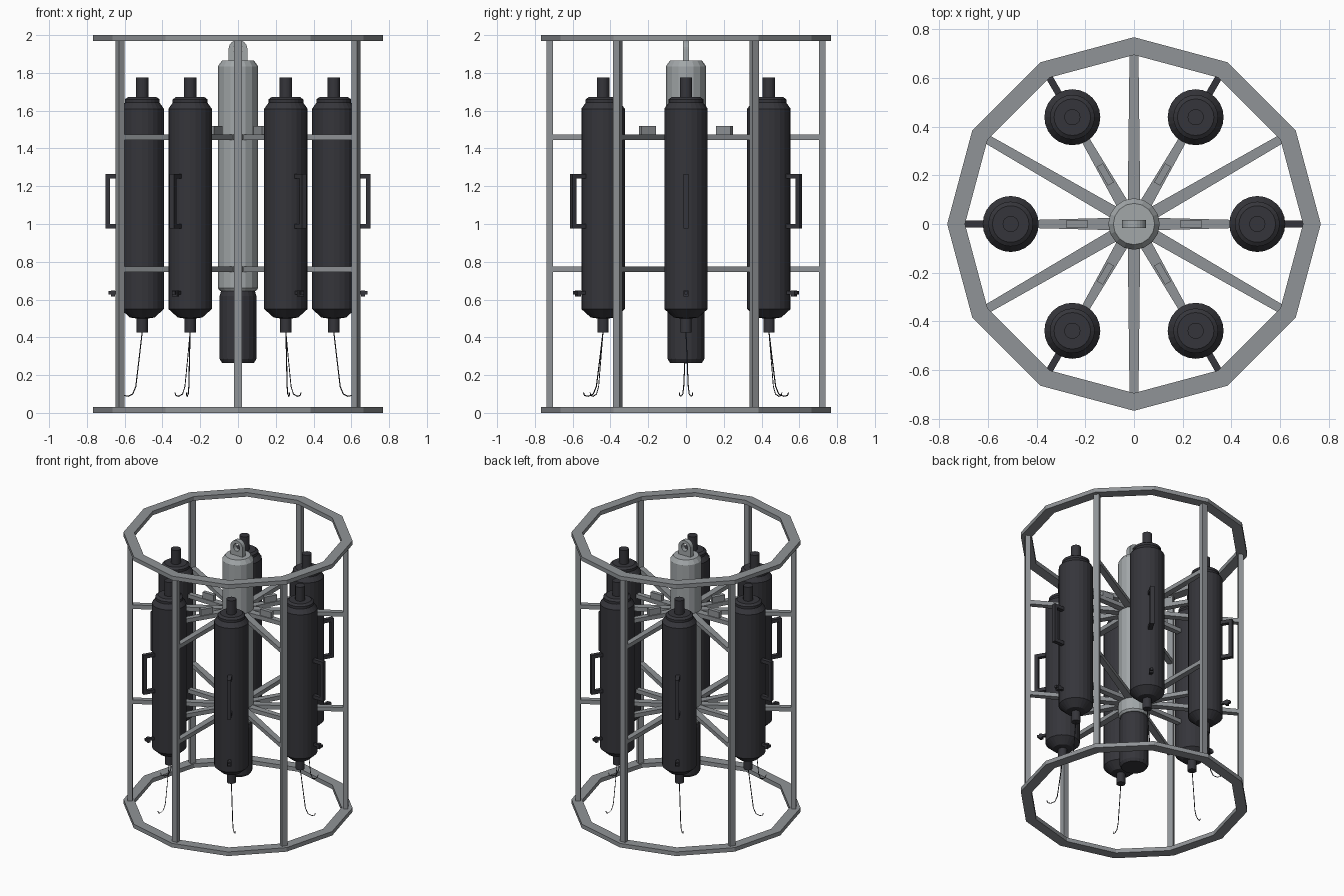
import bpy, bmesh
from math import sin, cos, pi, radians
from mathutils import Matrix, Vector

old = bpy.data.objects.get("Cube")
if old:
    bpy.data.objects.remove(old)


def material(name, colour):
    m = bpy.data.materials.new(name)
    m.use_nodes = True
    m.diffuse_color = (*colour, 1)
    m.node_tree.nodes["Principled BSDF"].inputs["Base Color"].default_value = (*colour, 1)
    return m


steel = material("frame grey", (0.28, 0.295, 0.31))
pale = material("light grey", (0.36, 0.385, 0.395))
dark = material("charcoal", (0.036, 0.036, 0.043))


def finish(name, bm, mat, angle=0):
    """Turn a bmesh into an object, rotated about the centre axis."""
    bmesh.ops.recalc_face_normals(bm, faces=bm.faces)
    bm.transform(Matrix.Rotation(radians(angle), 4, "Z"))
    mesh = bpy.data.meshes.new(name)
    bm.to_mesh(mesh)
    bm.free()
    mesh.materials.append(mat)
    ob = bpy.data.objects.new(name, mesh)
    bpy.context.collection.objects.link(ob)
    return ob


def lathe(bm, profile, sides, x=0):
    """Revolve (radius, z) points into a closed solid standing at x."""
    rings = [[bm.verts.new((x + r * cos(2 * pi * i / sides), r * sin(2 * pi * i / sides), z))
              for i in range(sides)] for r, z in profile]
    for a, b in zip(rings, rings[1:]):
        for i in range(sides):
            j = (i + 1) % sides
            bm.faces.new((a[i], a[j], b[j], b[i]))
    bm.faces.new(rings[0])
    bm.faces.new(rings[-1])


def box(bm, x, y, z, taper=1):
    """Box from (min, max) ranges; taper scales the width at the far x end."""
    made = bmesh.ops.create_cube(bm, size=1)["verts"]
    for v in made:
        far = v.co.x > 0
        v.co = Vector([lo + (c + 0.5) * (hi - lo) for c, (lo, hi) in zip(v.co, (x, y, z))])
        if far:
            v.co.y *= taper


def loop_solid(bm, outer, inner, offset):
    """Solid frame between two matching outlines, extruded by offset."""
    sets = [[bm.verts.new(p + d) for p in line]
            for d in (Vector(), offset) for line in (outer, inner)]
    n = len(outer)
    for a, b in ((0, 1), (1, 3), (3, 2), (2, 0)):
        for i in range(n):
            j = (i + 1) % n
            bm.faces.new((sets[a][i], sets[a][j], sets[b][j], sets[b][i]))


# Twelve-sided hoops at the bottom and top
for name, z in (("bottom_hoop", 0), ("top_hoop", 1.97)):
    bm = bmesh.new()
    outer, inner = [[Vector((r * cos(k * pi / 6), r * sin(k * pi / 6), z)) for k in range(12)]
                    for r in (0.768, 0.695)]
    loop_solid(bm, outer, inner, Vector((0, 0, 0.03)))
    finish(name, bm, steel)

# Central instrument: pale housing above a dark sensor
bm = bmesh.new()
lathe(bm, [(0.095, 0.645), (0.106, 0.66), (0.106, 1.835), (0.085, 1.865)], 16)
finish("central_housing", bm, pale)
bm = bmesh.new()
lathe(bm, [(0.085, 0.265), (0.097, 0.285), (0.097, 0.62), (0.088, 0.65)], 20)
finish("central_sensor", bm, dark)

# Lifting eye: square foot, round top, round hole
bm = bmesh.new()
outer, inner = [], []
for i in range(24):
    c, s = cos(2 * pi * i / 24), sin(2 * pi * i / 24)
    k = 0.05 if s >= 0 else 0.05 / max(abs(c), abs(s))
    outer.append(Vector((k * c, -0.017, 1.925 + k * s * (1 if s >= 0 else 1.4))))
    inner.append(Vector((0.025 * c, -0.017, 1.925 + 0.028 * s)))
loop_solid(bm, outer, inner, Vector((0, 0.034, 0)))
finish("lifting_eye", bm, pale)

levels = {"lower": 0.76, "upper": 1.46}

# Posts with long spokes between the bottles
for k in range(6):
    angle = 30 + 60 * k
    bm = bmesh.new()
    box(bm, (0.705, 0.738), (-0.02, 0.02), (0.02, 1.98))
    finish("post", bm, steel, angle)
    for level, z in levels.items():
        bm = bmesh.new()
        box(bm, (0.06, 0.715), (-0.026, 0.026), (z - 0.015, z + 0.015), 0.7)
        finish(level + "_long_spoke", bm, steel, angle)

# Bottle stations, each with its spokes, fittings and wire hook
bottle_profile = [(0.03, 0.425), (0.03, 0.5), (0.065, 0.505), (0.115, 0.55), (0.115, 1.61),
                  (0.092, 1.642), (0.092, 1.66), (0.075, 1.672), (0.033, 1.672), (0.033, 1.775)]
hook_path = [(0, 0, 0.43), (0.015, 0.005, 0.3), (0.034, 0.012, 0.14),
             (0.05, 0.017, 0.1), (0.075, 0.026, 0.088), (0.094, 0.033, 0.092), (0.1, 0.035, 0.108)]
for k in range(6):
    angle = 60 * k
    for level, z in levels.items():
        bm = bmesh.new()
        box(bm, (0.06, 0.41), (-0.026, 0.026), (z - 0.015, z + 0.015), 0.65)
        finish(level + "_short_spoke", bm, steel, angle)
    bm = bmesh.new()
    box(bm, (0.19, 0.28), (-0.014, 0.014), (1.46, 1.52))
    finish("spoke_block", bm, steel, angle)

    bm = bmesh.new()
    lathe(bm, bottle_profile, 24, 0.507)
    finish("bottle", bm, dark, angle)

    bm = bmesh.new()
    box(bm, (0.678, 0.702), (-0.014, 0.014), (0.975, 1.265))
    for z in (0.975, 1.24):
        box(bm, (0.61, 0.69), (-0.014, 0.014), (z, z + 0.025))
    finish("bottle_handle", bm, dark, angle)

    bm = bmesh.new()
    box(bm, (0.61, 0.685), (-0.009, 0.009), (0.626, 0.644))
    box(bm, (0.65, 0.672), (-0.014, 0.014), (0.615, 0.648))
    finish("bottle_valve", bm, dark, angle)

    curve = bpy.data.curves.new("wire_hook", "CURVE")
    curve.dimensions = "3D"
    curve.bevel_depth = 0.003
    curve.bevel_resolution = 0
    curve.use_fill_caps = True
    spline = curve.splines.new("POLY")
    spline.points.add(len(hook_path) - 1)
    for p, (x, y, z) in zip(spline.points, hook_path):
        p.co = (x + 0.507, y, z, 1)
    curve.materials.append(dark)
    hook = bpy.data.objects.new("wire_hook", curve)
    hook.rotation_euler.z = radians(angle)
    bpy.context.collection.objects.link(hook)
